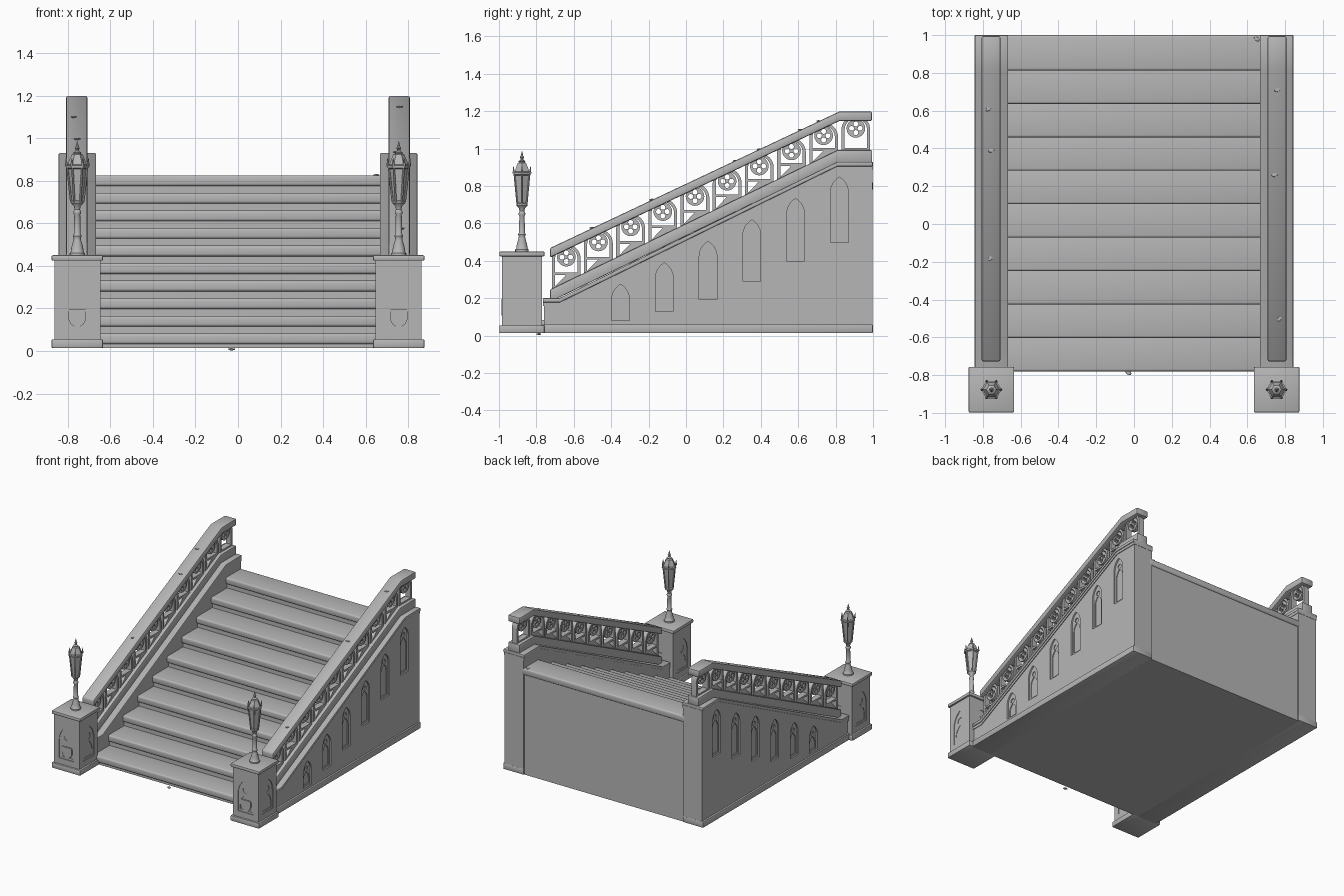
import bpy, bmesh, math, random
from mathutils import Matrix, Vector

if "Cube" in bpy.data.objects:
    bpy.data.objects.remove(bpy.data.objects["Cube"])

random.seed(4)
stone = bpy.data.materials.new("grey_stone")
stone.diffuse_color = (0.47, 0.47, 0.47, 1)
stone.use_nodes = True
stone.node_tree.nodes["Principled BSDF"].inputs["Base Color"].default_value = stone.diffuse_color
CX, CY = 0.755, -0.877          # pedestal centre
RX = 0.757                      # balustrade centre line
SIDE = Matrix(((0, 0, 1, 0), (1, 0, 0, 0), (0, 1, 0, 0), (0, 0, 0, 1)))    # plate facing +x
FRONT = Matrix(((1, 0, 0, 0), (0, 0, -1, 0), (0, 1, 0, 0), (0, 0, 0, 1)))  # plate facing -y


def finish(name, bm, mirror=True):
    bmesh.ops.recalc_face_normals(bm, faces=bm.faces[:])
    me = bpy.data.meshes.new(name)
    bm.to_mesh(me)
    bm.free()
    for p in me.polygons:
        p.use_smooth = True
    me.set_sharp_from_angle(angle=math.radians(35))
    me.materials.clear()
    me.materials.append(stone)
    ob = bpy.data.objects.new(name, me)
    bpy.context.collection.objects.link(ob)
    if mirror:
        ob.modifiers.new("mirror", 'MIRROR').use_mirror_merge = False
    return ob


def bevel_sharp(bm, width, segs):
    bmesh.ops.recalc_face_normals(bm, faces=bm.faces[:])
    es = [e for e in bm.edges if e.calc_face_angle(0) > 0.6]
    bmesh.ops.bevel(bm, geom=es, offset=width, segments=segs, profile=0.5, affect='EDGES')


def prism(name, prof, x0, x1, bevel=0, segs=2, mirror=True):
    """Extrude a (y, z) profile along x."""
    bm = bmesh.new()
    a = [bm.verts.new((x0, y, z)) for y, z in prof]
    b = [bm.verts.new((x1, y, z)) for y, z in prof]
    bm.faces.new(a)
    bm.faces.new(b[::-1])
    for i in range(len(a)):
        j = (i + 1) % len(a)
        bm.faces.new((a[i], b[i], b[j], a[j]))
    if bevel:
        bevel_sharp(bm, bevel, segs)
    return finish(name, bm, mirror)


def box(name, x0, x1, y0, y1, z0, z1, bevel=0, segs=2, mirror=True):
    return prism(name, [(y0, z0), (y1, z0), (y1, z1), (y0, z1)], x0, x1, bevel, segs, mirror)


def band(name, path, a, b, x0, x1, bevel=0.0):
    """Strip between two vertical offsets of a path."""
    prof = [(y, z + a) for y, z in path] + [(y, z + b) for y, z in path[::-1]]
    return prism(name, prof, x0, x1, bevel)


def plate(name, loops, depth, mat):
    """Flat plate with holes, from closed 2D outlines."""
    cu = bpy.data.curves.new("outline", 'CURVE')
    cu.dimensions, cu.fill_mode, cu.extrude = '2D', 'BOTH', depth / 2
    for lp in loops:
        sp = cu.splines.new('POLY')
        sp.points.add(len(lp) - 1)
        for p, (u, v) in zip(sp.points, lp):
            p.co = (u, v, 0, 1)
        sp.use_cyclic_u = True
    tmp = bpy.data.objects.new("outline", cu)
    bpy.context.collection.objects.link(tmp)
    dg = bpy.context.evaluated_depsgraph_get()
    me = bpy.data.meshes.new_from_object(tmp.evaluated_get(dg))
    bm = bmesh.new()
    bm.from_mesh(me)
    bpy.data.objects.remove(tmp)
    bpy.data.meshes.remove(me)
    bmesh.ops.remove_doubles(bm, verts=bm.verts[:], dist=1e-5)
    bm.transform(mat)
    return finish(name, bm)


def lathe(name, prof, n, cx, cy):
    """Revolve an (r, z) profile."""
    bm = bmesh.new()
    rings = [[bm.verts.new((cx + r * math.cos(2 * math.pi * k / n), cy + r * math.sin(2 * math.pi * k / n), z))
              for k in range(n)] for r, z in prof]
    for r0, r1 in zip(rings, rings[1:]):
        for k in range(n):
            j = (k + 1) % n
            bm.faces.new((r0[k], r0[j], r1[j], r1[k]))
    bm.faces.new(rings[0])
    bm.faces.new(rings[-1])
    return finish(name, bm)


def circle(cx, cy, r, n=16, a0=0.0, a1=360.0):
    k = n if a1 - a0 >= 360 else n - 1
    return [(cx + r * math.cos(math.radians(a0 + (a1 - a0) * i / k)),
             cy + r * math.sin(math.radians(a0 + (a1 - a0) * i / k))) for i in range(n)]


def lancet(cx, z0, w, h):
    zs = z0 + h - w * 0.866
    return ([(cx - w / 2, z0), (cx + w / 2, z0)] + circle(cx - w / 2, zs, w, 7, 0, 60)
            + circle(cx + w / 2, zs, w, 7, 120, 180)[1:])


# Stairs: solid core plus rounded treads
TREAD, RISE, Y0 = 0.177, 0.0825, -0.78
core = [(0.99, 0.013), (Y0 + 0.014, 0.013)]
for i in range(10):
    yf, zt = Y0 + TREAD * i, RISE * (i + 1)
    core += [(yf + 0.014, zt - 0.01), (yf + 0.014 + (TREAD if i < 9 else 0.182), zt - 0.01)]
    box(f"tread_{i + 1}", -0.69, 0.69, yf, min(yf + TREAD + 0.03, 1.0), zt - 0.05, zt, 0.012, 3, False)
core[-1] = (0.99, core[-1][1])
prism("stair_core", core, -0.69, 0.69, mirror=False)

# Side walls with lancet recesses
wall = [(-0.76, 0.05), (0.998, 0.05), (0.998, 0.9), (0.81, 0.9), (-0.675, 0.172), (-0.76, 0.172)]
prism("side_wall", wall, 0.672, 0.815)
box("wall_plinth", 0.67, 0.845, -0.77, 1.0, 0.013, 0.06, 0.006)
wins = []
for i, h in enumerate((0.195, 0.26, 0.31, 0.33, 0.335, 0.35)):
    y = -0.35 + 0.234 * i
    top = min(0.165 + 0.49 * (y + 0.675) - 0.05, 0.848)
    wins.append(lancet(y, top - h, 0.095, h))
    plate(f"window_tracery_{i + 1}",
          [lancet(y, top - h, 0.097, h), circle(y, top - 0.062, 0.018, 12),
           lancet(y, top - h + 0.015, 0.066, h - 0.1)],
          0.006, Matrix.Translation((0.818, 0, 0)) @ SIDE)
plate("wall_facing", [wall] + wins, 0.018, Matrix.Translation((0.823, 0, 0)) @ SIDE)

# Sloping mouldings on the wall
slope = [(-0.765, 0.165), (-0.675, 0.165), (0.81, 0.893), (1.0, 0.893)]
band("wall_moulding", slope, -0.008, 0.014, 0.669, 0.837)
band("wall_cap", slope, 0.012, 0.036, 0.666, 0.843, 0.006)
band("balustrade_foot", [(-0.727, 0.18), (0.81, 0.925), (0.995, 0.925)], 0, 0.066, RX - 0.047, RX + 0.047, 0.006)
band("hand_rail", [(-0.727, 0.417), (0.82, 1.147), (0.995, 1.147)], 0, 0.051, RX - 0.05, RX + 0.05, 0.009)


def rail_z(y):
    return min(0.417 + 0.472 * (y + 0.727), 1.147)


def foot_z(y):
    return min(0.246 + 0.485 * (y + 0.727), 0.99)


# Balustrade bays: arch frame, sill and rosette
at_rail = Matrix.Translation((RX, 0, 0)) @ SIDE
for i in range(10):
    y = -0.64 + 0.172 * i
    yl, yr = y - 0.077, y + 0.077
    zc = rail_z(y) - 0.047
    sill = foot_z(yr) + 0.012
    frame = [(yl, foot_z(yl) - 0.012), (yr, foot_z(yr) - 0.012)] + circle(y, zc, 0.077, 17, 0, 180)
    hole = [(yl + 0.017, sill), (yr - 0.017, sill)] + circle(y, zc, 0.06, 17, 0, 180)
    loops = [frame, hole]
    if i < 9:
        loops.append([(yl + 0.017, sill - 0.014), (yl + 0.017, foot_z(yl) + 0.012), (yl + 0.075, sill - 0.014)])
    plate(f"bay_frame_{i + 1}", loops, 0.044, at_rail)
    eyes = [circle(y + 0.023 * math.cos(a), zc + 0.008 + 0.023 * math.sin(a), 0.0135, 10)
            for a in (0, math.pi / 2, math.pi, 3 * math.pi / 2)]
    plate(f"bay_rosette_{i + 1}", [circle(y, zc + 0.008, 0.05, 20)] + eyes, 0.03, at_rail)

# Pedestals with arched panels
box("pedestal_plinth", CX - 0.121, CX + 0.121, CY - 0.121, CY + 0.121, 0.013, 0.055, 0.007)
box("pedestal_core", CX - 0.1, CX + 0.1, CY - 0.1, CY + 0.1, 0.04, 0.43)
box("pedestal_cap", CX - 0.121, CX + 0.121, CY - 0.121, CY + 0.121, 0.424, 0.45, 0.007)
panel = [(-0.1075, 0.05), (0.1075, 0.05), (0.1075, 0.43), (-0.1075, 0.43)]
for k, nm in enumerate(("front", "right", "back", "left")):
    turn = Matrix.Translation((CX, CY, 0)) @ Matrix.Rotation(k * math.pi / 2, 4, 'Z')
    plate(f"pedestal_panel_{nm}", [panel, lancet(0, 0.1, 0.13, 0.25)], 0.012,
          turn @ Matrix.Translation((0, -0.102, 0)) @ FRONT)
    plate(f"pedestal_tracery_{nm}", [lancet(0, 0.1, 0.132, 0.25), circle(0, 0.268, 0.026),
                                     lancet(0, 0.115, 0.1, 0.12)], 0.006,
          turn @ Matrix.Translation((0, -0.1, 0)) @ FRONT)
shield = [(-0.042, 0.195), (0.042, 0.195), (0.042, 0.15), (0.03, 0.125), (0, 0.108), (-0.03, 0.125), (-0.042, 0.15)]
plate("pedestal_shield", [shield], 0.012, Matrix.Translation((CX, CY - 0.104, 0)) @ FRONT)

# Lamp posts and lanterns
lathe("lamp_post", [(0.036, 0.448), (0.036, 0.46), (0.03, 0.467), (0.027, 0.49), (0.018, 0.52), (0.017, 0.53),
                    (0.021, 0.54), (0.016, 0.55), (0.014, 0.64), (0.018, 0.647), (0.018, 0.655), (0.013, 0.665),
                    (0.016, 0.68), (0.03, 0.695), (0.03, 0.703)], 16, CX, CY)
lathe("lantern_body", [(0.03, 0.695), (0.032, 0.705), (0.026, 0.708), (0.042, 0.855), (0.053, 0.86), (0.054, 0.872),
                       (0.045, 0.876), (0.036, 0.9), (0.026, 0.922), (0.015, 0.928)], 6, CX, CY)
lathe("lantern_finial", [(0.015, 0.925), (0.019, 0.932), (0.008, 0.94), (0.007, 0.947), (0.012, 0.953),
                         (0.007, 0.96), (0.001, 0.986)], 8, CX, CY)
bars = bmesh.new()
for k in range(6):
    d = Vector((math.cos(k * math.pi / 3), math.sin(k * math.pi / 3), 0))
    c = Vector((CX, CY, 0))
    for r0, z0, r1, z1, w0, w1 in ((0.029, 0.7, 0.047, 0.865, 0.005, 0.005), (0.05, 0.868, 0.053, 0.905, 0.008, 0.001)):
        p, q = c + d * r0 + Vector((0, 0, z0)), c + d * r1 + Vector((0, 0, z1))
        m = Matrix.Translation((p + q) / 2) @ (q - p).to_track_quat('Z', 'Y').to_matrix().to_4x4()
        bmesh.ops.create_cone(bars, cap_ends=True, segments=6, radius1=w0, radius2=w1, depth=(q - p).length, matrix=m)
finish("lantern_bars_and_crown", bars)

# Small chips lying on rails and steps
chips = bmesh.new()
spots = [(-0.77, 0.61, 0), (-0.755, 0.39, 0), (-0.76, -0.18, 0), (0.76, 0.71, 0), (0.745, 0.26, 0), (0.77, -0.5, 0)]
spots = [(x, y, rail_z(y) + 0.051) for x, y, z in spots] + [(-0.03, -0.787, 0.008), (0.65, 0.98, 0.826)]
for x, y, z in spots:
    m = Matrix.Translation((x, y, z)) @ Matrix.Rotation(random.random() * 3, 4, 'Z') @ Matrix.Diagonal((1.6, 1, 0.5, 1))
    bmesh.ops.create_icosphere(chips, subdivisions=1, radius=0.012, matrix=m)
for v in chips.verts:
    v.co.z = max(v.co.z, 0)
finish("stone_chips", chips, False)
